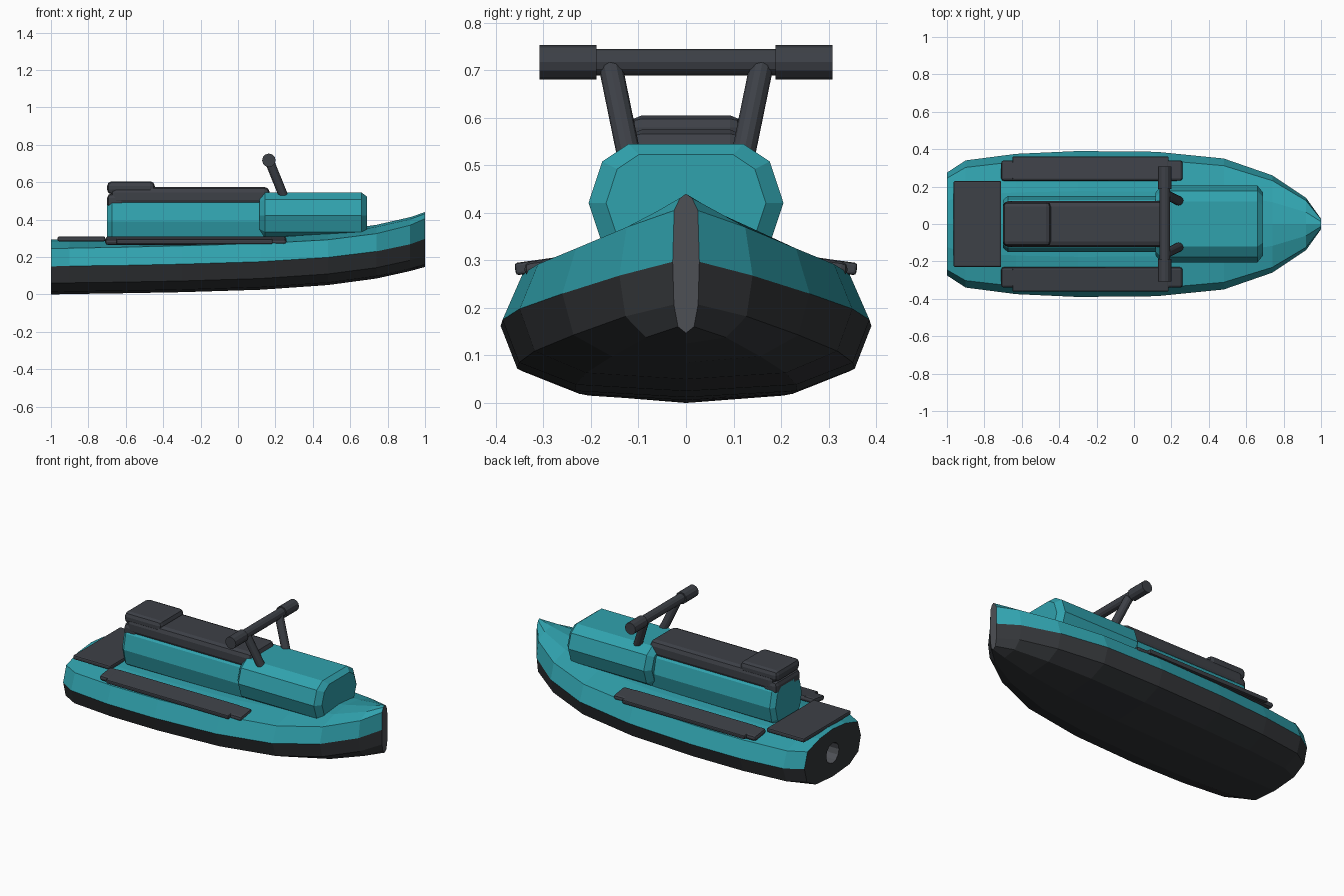
import bpy, bmesh
from math import radians
from mathutils import Vector

cube = bpy.data.objects.get("Cube")
if cube:
    bpy.data.objects.remove(cube)


def material(name, rgb):
    m = bpy.data.materials.new(name)
    m.use_nodes = True
    m.diffuse_color = (*rgb, 1)
    m.node_tree.nodes["Principled BSDF"].inputs["Base Color"].default_value = (*rgb, 1)
    return m


TEAL = material("teal", (0.03, 0.36, 0.42))
HULL = material("charcoal hull", (0.033, 0.036, 0.04))
PAD = material("dark grey padding", (0.047, 0.052, 0.063))
STEEL = material("grey trim", (0.075, 0.08, 0.09))


def finish(name, bm, mats):
    bmesh.ops.recalc_face_normals(bm, faces=bm.faces[:])
    mesh = bpy.data.meshes.new(name)
    bm.to_mesh(mesh)
    bm.free()
    for m in mats:
        mesh.materials.append(m)
    ob = bpy.data.objects.new(name, mesh)
    bpy.context.collection.objects.link(ob)
    return ob


def loft(name, stations, mats, rule=lambda j: 0, cap_slots=(0, 0)):
    """Skin mirrored half sections [(y, z)...] placed along x."""
    bm = bmesh.new()
    rings = []
    for x, half in stations:
        ring = half + [(-y, z) for y, z in reversed(half) if y > 0]
        rings.append([bm.verts.new((x, y, z)) for y, z in ring])
    n = len(rings[0])
    for a, b in zip(rings, rings[1:]):
        for j in range(n):
            k = (j + 1) % n
            bm.faces.new((a[j], a[k], b[k], b[j])).material_index = rule(j)
    for ring, slot in zip((rings[0], rings[-1]), cap_slots):
        bm.faces.new(ring).material_index = slot
    return finish(name, bm, mats)


def box(name, lo, hi, mat, bevel, tilt=0.0, segments=2):
    """Box between two corners with rounded edges, tilted about x."""
    lo, hi = Vector(lo), Vector(hi)
    bm = bmesh.new()
    bmesh.ops.create_cube(bm, size=1)
    bmesh.ops.scale(bm, vec=hi - lo, verts=bm.verts[:])
    bmesh.ops.bevel(bm, geom=bm.edges[:], offset=bevel, segments=segments,
                    profile=0.5, affect='EDGES')
    ob = finish(name, bm, [mat])
    ob.location = (lo + hi) / 2
    ob.rotation_euler.x = tilt
    return ob


def tube(name, a, b, r, mat, sides=12):
    a, b = Vector(a), Vector(b)
    bm = bmesh.new()
    bmesh.ops.create_cone(bm, cap_ends=True, segments=sides, radius1=r, radius2=r,
                          depth=(b - a).length)
    ob = finish(name, bm, [mat])
    ob.location = (a + b) / 2
    ob.rotation_mode = 'QUATERNION'
    ob.rotation_quaternion = (b - a).to_track_quat('Z', 'Y')
    return ob


# Hull: x, half width, keel, chine, deck edge, deck crown
def hull_section(w, keel, chine, edge, crown):
    h = chine - keel
    return [(0, keel), (0.6 * w, keel + 0.09 * h), (0.91 * w, keel + 0.4 * h),
            (w, chine), (0.89 * w, edge),
            (0.45 * w, edge + 0.75 * (crown - edge)), (0, crown)]


hull_rows = [
    (-1.00, 0.275, 0.000, 0.150, 0.245, 0.293),
    (-0.90, 0.340, 0.002, 0.152, 0.247, 0.294),
    (-0.63, 0.375, 0.006, 0.155, 0.252, 0.296),
    (-0.30, 0.390, 0.012, 0.162, 0.260, 0.300),
    (0.12, 0.386, 0.025, 0.175, 0.272, 0.310),
    (0.48, 0.350, 0.050, 0.198, 0.292, 0.335),
    (0.74, 0.260, 0.085, 0.230, 0.325, 0.372),
    (0.92, 0.140, 0.125, 0.268, 0.370, 0.413),
    (1.00, 0.028, 0.147, 0.297, 0.405, 0.440),
]
hull = loft("hull", [(r[0], hull_section(*r[1:])) for r in hull_rows],
            [TEAL, HULL, STEEL],
            rule=lambda j: 0 if 3 <= j <= 8 else 1, cap_slots=(1, 2))

# Jet outlet sunk into the transom
cutter = tube("jet_cutter", (-1.1, 0, 0.145), (-0.9, 0, 0.145), 0.062, STEEL)
cutter.hide_render = True
mod = hull.modifiers.new("jet_outlet", 'BOOLEAN')
mod.operation = 'DIFFERENCE'
mod.solver = 'EXACT'
mod.material_mode = 'TRANSFER'
mod.object = cutter
bpy.context.view_layer.objects.active = hull
bpy.ops.object.modifier_apply(modifier=mod.name)
bpy.data.objects.remove(cutter)


# Teal body shells, ten-sided with tapered ends
def shell(name, x0, x1, width, low, high, lip, taper):
    mid, h = (low + high) / 2, (high - low) / 2
    unit = [(0.59, -1), (0.86, -0.7), (1, 0), (0.86, 0.7), (0.59, 1)]

    def section(s):
        return [(y * width * s, mid + z * h * s) for y, z in unit]
    return loft(name, [(x0, section(taper)), (x0 + lip, section(1)),
                       (x1 - lip, section(1)), (x1, section(taper))], [TEAL])


shell("front_cowl", 0.115, 0.69, 0.205, 0.297, 0.545, 0.03, 0.82)
shell("seat_pedestal", -0.70, 0.16, 0.15, 0.26, 0.52, 0.025, 0.85)

# Seat and rear cushion
box("seat", (-0.68, -0.123, 0.475), (0.17, 0.123, 0.575), PAD, 0.03)
box("seat_back_base", (-0.70, -0.122, 0.455), (-0.60, 0.122, 0.54), PAD, 0.025)
box("rear_cushion", (-0.70, -0.118, 0.535), (-0.445, 0.118, 0.605), PAD, 0.025)

# Rear deck mat
box("rear_mat", (-0.965, -0.23, 0.284), (-0.71, 0.23, 0.31), PAD, 0.008)

# Paired parts on both sides
for side, s in (("left", 1), ("right", -1)):
    def span(name, x0, x1, y0, y1, z0, z1, bevel):
        ys = sorted((s * y0, s * y1))
        return box(f"{side}_{name}", (x0, ys[0], z0), (x1, ys[1], z1), PAD, bevel,
                   tilt=-s * radians(8))
    span("foot_tray", -0.71, 0.26, 0.23, 0.34, 0.27, 0.303, 0.014)
    span("foot_pad", -0.65, 0.185, 0.235, 0.36, 0.277, 0.303, 0.006)
    tube(f"{side}_handlebar_post", (0.25, s * 0.118, 0.51), (0.167, s * 0.16, 0.715),
         0.025, PAD)
    tube(f"{side}_grip", (0.165, s * 0.188, 0.717), (0.165, s * 0.308, 0.717), 0.036, PAD)

tube("handlebar", (0.165, -0.2, 0.717), (0.165, 0.2, 0.717), 0.028, PAD)
